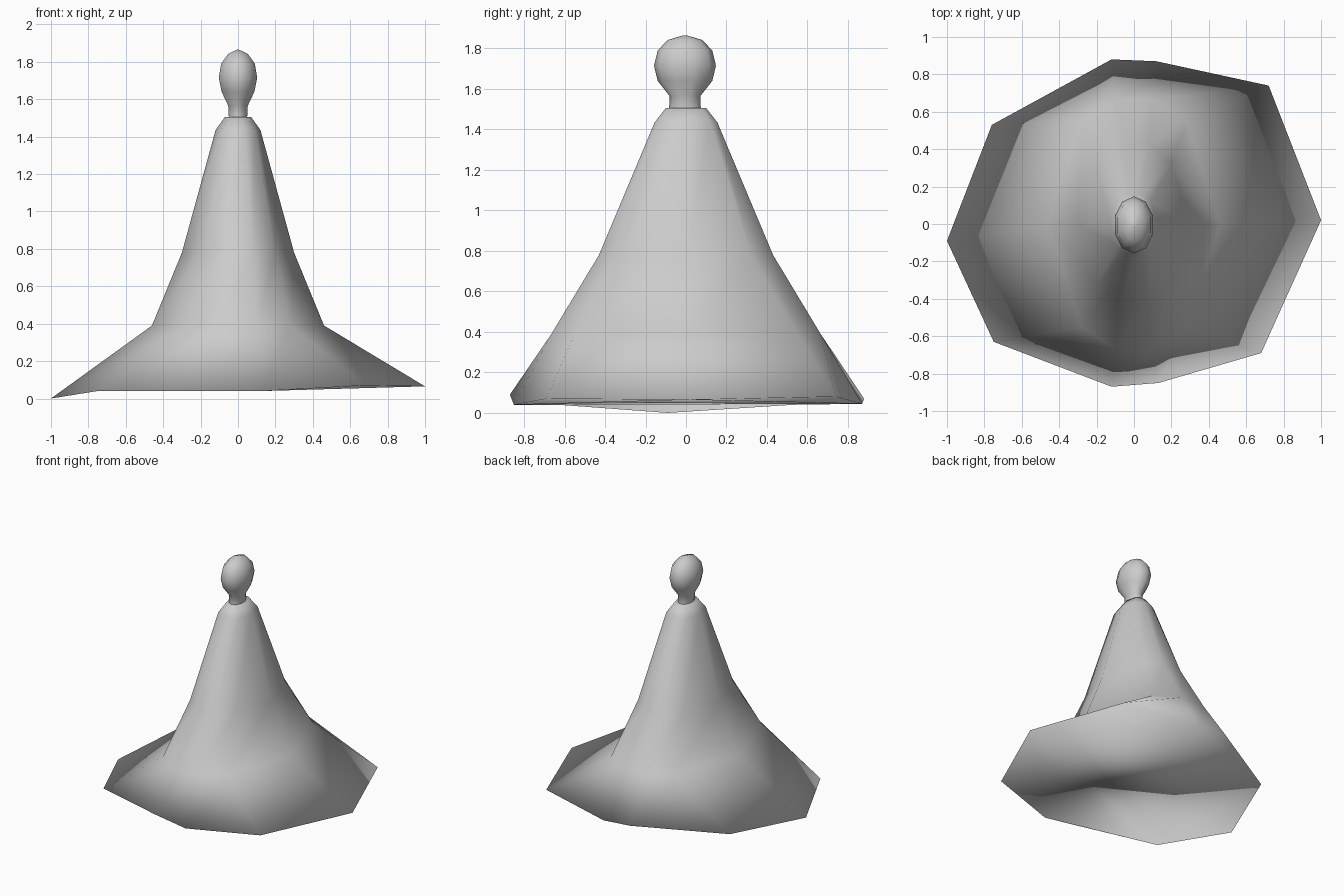
import bpy, bmesh
from math import cos, sin, pi

if "Cube" in bpy.data.objects:
    bpy.data.objects.remove(bpy.data.objects["Cube"])


def loft(name, rings):
    """Skin equal-length point rings, cap both ends, shade smooth."""
    bm = bmesh.new()
    loops = [[bm.verts.new(p) for p in ring] for ring in rings]
    for a, b in zip(loops, loops[1:]):
        n = len(a)
        for i in range(n):
            j = (i + 1) % n
            bm.faces.new((a[i], a[j], b[j], b[i]))
    bm.faces.new(loops[0][::-1])
    bm.faces.new(loops[-1])
    bmesh.ops.recalc_face_normals(bm, faces=bm.faces)
    for f in bm.faces:
        f.smooth = True
    me = bpy.data.meshes.new(name)
    bm.to_mesh(me)
    bm.free()
    ob = bpy.data.objects.new(name, me)
    bpy.context.collection.objects.link(ob)
    return ob


def body_ring(z, side, corner, end):
    """Ten-point ring, mirrored in x and y: side point, corner, end point."""
    (cx, cy), (ex, ey) = corner, end
    return [(side, 0, z), (cx, cy, z), (ex, ey, z), (-ex, ey, z), (-cx, cy, z),
            (-side, 0, z), (-cx, -cy, z), (-ex, -ey, z), (ex, -ey, z), (cx, -cy, z)]


# Flared cloak body with an uneven hem
hem = [(1, .02, .065), (.72, .74, .08), (.12, .87, .045), (-.12, .88, .07),
       (-.76, .53, .04), (-1, -.09, 0), (-.75, -.63, .04), (-.12, -.87, .09),
       (.13, -.85, .04), (.68, -.69, .07)]
loft("cloak_body", [
    hem,
    body_ring(.39, .46, (.28, .55), (.10, .665)),
    body_ring(.78, .30, (.20, .32), (.08, .43)),
    body_ring(1.435, .12, (.09, .12), (.035, .155)),
    body_ring(1.505, .07, (.05, .08), (.02, .10)),
])

# Oval head on a short neck: (z, x radius, y radius)
profile = [(1.49, .052, .078), (1.51, .052, .078), (1.565, .055, .076),
           (1.64, .092, .135), (1.715, .108, .153), (1.79, .095, .135),
           (1.842, .056, .085), (1.865, .006, .008)]
loft("head", [[(rx * sin(2 * pi * i / 10), -.005 + ry * cos(2 * pi * i / 10), z)
               for i in range(10)] for z, rx, ry in profile])
